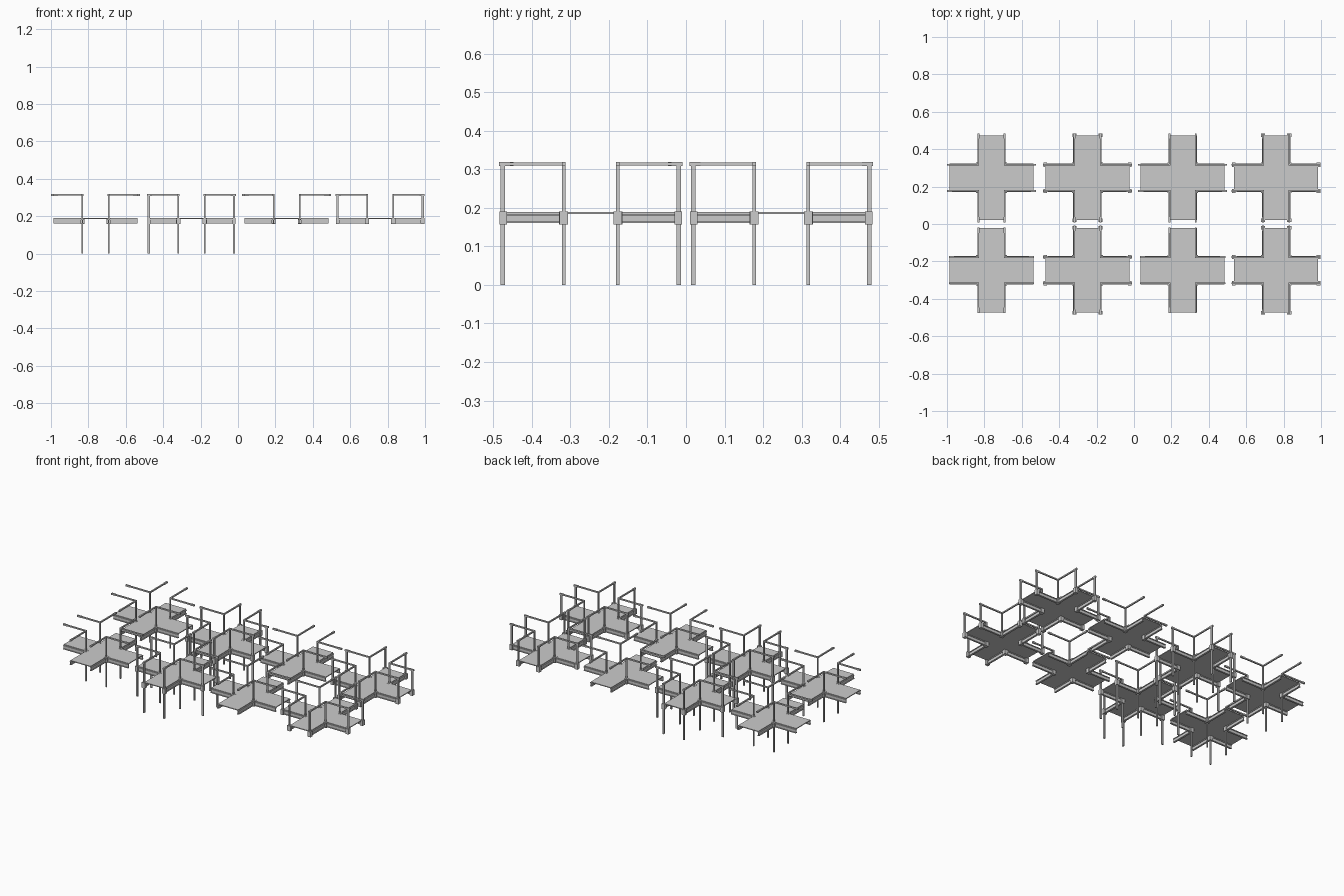
import bpy, bmesh
from mathutils import Matrix, Vector

if "Cube" in bpy.data.objects:
    bpy.data.objects.remove(bpy.data.objects["Cube"])

W = 0.07        # half width of an arm
L = 0.225       # half length of an arm
DECK = 0.189    # top of the deck
RAIL = 0.314    # centre height of the rails


def box(bm, lo, hi, rot=None):
    lo, hi = Vector(lo), Vector(hi)
    size, mid = hi - lo, (hi + lo) / 2
    m = Matrix.Translation(mid) @ Matrix.Diagonal((abs(size.x), abs(size.y), abs(size.z), 1))
    bmesh.ops.create_cube(bm, size=1, matrix=(rot @ m) if rot else m)


def finish(bm, name, loc):
    bmesh.ops.recalc_face_normals(bm, faces=bm.faces)
    me = bpy.data.meshes.new(name)
    bm.to_mesh(me)
    bm.free()
    ob = bpy.data.objects.new(name, me)
    ob.location = loc
    bpy.context.collection.objects.link(ob)
    return ob


ROTS = [Matrix.Rotation(i * 1.5707963267948966, 4, 'Z') for i in range(4)]


def deck(loc):
    # cross-shaped plate extruded from its outline
    bm = bmesh.new()
    pts = []
    for r in ROTS:
        for p in ((L, -W), (L, W), (W, W)):
            pts.append(r @ Vector((p[0], p[1], DECK - 0.005)))
    f = bm.faces.new([bm.verts.new(p) for p in pts])
    ext = bmesh.ops.extrude_face_region(bm, geom=[f])
    bmesh.ops.translate(bm, vec=(0, 0, 0.005),
                        verts=[v for v in ext['geom'] if isinstance(v, bmesh.types.BMVert)])
    finish(bm, "deck", loc)


def beams(loc):
    # I-section beams under both edges of every arm
    bm = bmesh.new()
    for r in ROTS:
        for s in (-1, 1):
            y = s * W
            box(bm, (W, y - 0.002, 0.163), (L, y + 0.002, 0.182), r)
            box(bm, (W, y - 0.006, 0.180), (L, y + 0.006, 0.184), r)
            box(bm, (W, y - 0.006, 0.160), (L, y + 0.006, 0.164), r)
    finish(bm, "edge_beams", loc)


def blocks(loc, ends):
    # sockets that hold the posts
    bm = bmesh.new()
    for r in ROTS:
        box(bm, (W - 0.010, W - 0.010, 0.157), (W + 0.012, W + 0.012, 0.190), r)
        if ends:
            for s in (-1, 1):
                box(bm, (L - 0.008, s * W - 0.011, 0.157),
                    (L + 0.011, s * W + 0.011, 0.190), r)
    finish(bm, "post_sockets", loc)


def posts(loc, ends, legs):
    bm = bmesh.new()
    z0 = 0.0 if legs else 0.16
    for r in ROTS:
        box(bm, (W - 0.004, W - 0.004, z0), (W + 0.004, W + 0.004, RAIL), r)
        if ends:
            for s in (-1, 1):
                box(bm, (L - 0.003, s * W - 0.004, z0),
                    (L + 0.009, s * W + 0.004, RAIL), r)
    finish(bm, "posts_and_legs" if legs else "posts", loc)


def rails(loc, reach):
    # top rails along both edges of every arm, with thicker end sleeves
    bm = bmesh.new()
    for r in ROTS:
        for s in (-1, 1):
            y = s * W
            box(bm, (W - 0.004, y - 0.004, RAIL - 0.004), (reach, y + 0.004, RAIL + 0.004), r)
            box(bm, (reach - 0.028, y - 0.005, RAIL - 0.005), (reach, y + 0.005, RAIL + 0.005), r)
    finish(bm, "hand_rails", loc)


# four module types in two rows: (x centre, end posts, legs)
COLUMNS = [(-0.762, False, True), (-0.249, True, True),
           (0.260, False, False), (0.760, True, False)]
for x, ends, legs in COLUMNS:
    for y in (-0.247, 0.247):
        loc = (x, y, 0)
        deck(loc)
        beams(loc)
        blocks(loc, ends)
        posts(loc, ends, legs)
        rails(loc, L + 0.003 if (y < 0 and not ends) else 0.238)
